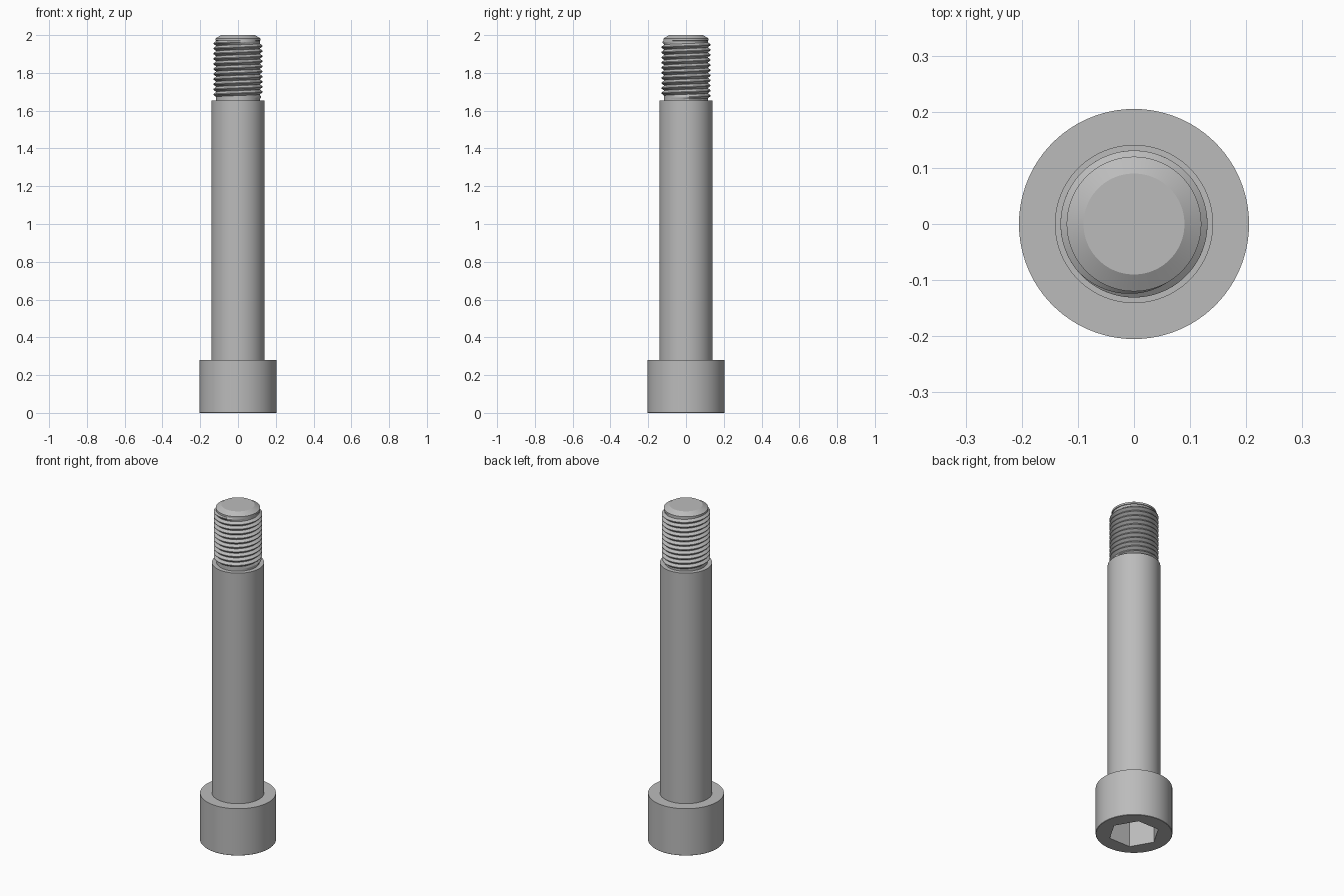
import bpy, bmesh
from math import cos, sin, pi, radians

cube = bpy.data.objects.get("Cube")
if cube:
    bpy.data.objects.remove(cube)

SEGS = 96
CORE, CREST = 0.116, 0.131

steel = bpy.data.materials.new("steel grey")
steel.use_nodes = True
GREY = (0.5, 0.5, 0.5, 1)
steel.diffuse_color = GREY
steel.node_tree.nodes["Principled BSDF"].inputs["Base Color"].default_value = GREY


def finish(name, bm):
    bmesh.ops.recalc_face_normals(bm, faces=bm.faces)
    mesh = bpy.data.meshes.new(name)
    bm.to_mesh(mesh)
    bm.free()
    mesh.materials.append(steel)
    obj = bpy.data.objects.new(name, mesh)
    bpy.context.collection.objects.link(obj)
    bpy.ops.object.select_all(action='DESELECT')
    obj.select_set(True)
    bpy.context.view_layer.objects.active = obj
    bpy.ops.object.shade_smooth_by_angle(angle=radians(28))
    return obj


def circle(radius):
    return lambda a: radius


def hexagon(radius):
    return lambda a: radius * cos(pi / 6) / cos(a % (pi / 3) - pi / 6)


def lathe(name, profile):
    """Skin rings whose radius may depend on the angle, capping both ends."""
    bm = bmesh.new()
    rings = []
    for radius, z in profile:
        angles = [2 * pi * i / SEGS for i in range(SEGS)]
        rings.append([bm.verts.new((radius(a) * cos(a), radius(a) * sin(a), z)) for a in angles])
    for low, high in zip(rings, rings[1:]):
        for i in range(SEGS):
            j = (i + 1) % SEGS
            bm.faces.new((low[i], low[j], high[j], high[i]))
    bm.faces.new(rings[0])
    bm.faces.new(rings[-1])
    return finish(name, bm)


def helix_thread(name, z0, z1, pitch, fade=0.3):
    """Right-handed V ridge that fades into the core at both ends."""
    bm = bmesh.new()
    turns = (z1 - z0) / pitch
    steps = int(turns * SEGS)
    previous = None
    for k in range(steps + 1):
        t = turns * k / steps
        a = 2 * pi * t - pi / 4
        height = min(1, t / fade, (turns - t) / fade)
        crest = CORE + (CREST - CORE) * height
        section = [(CORE - 0.001, -0.5), (crest, -0.06), (crest, 0.06), (CORE - 0.001, 0.5)]
        ring = [bm.verts.new((r * cos(a), r * sin(a), z0 + pitch * (t + dz)))
                for r, dz in section]
        if previous:
            for i in range(len(ring) - 1):
                bm.faces.new((previous[i], ring[i], ring[i + 1], previous[i + 1]))
        previous = ring
    return finish(name, bm)


# Head with hexagonal socket, from socket floor round to the top shoulder
lathe("socket_head", [
    (hexagon(0.138), 0.15), (hexagon(0.138), 0),
    (circle(0.203), 0), (circle(0.205), 0.002),
    (circle(0.205), 0.28), (circle(0.1), 0.28)])

# Plain shank
lathe("shank", [(circle(0.141), 0.28), (circle(0.141), 1.655)])

# Threaded core with chamfered tip
lathe("thread_core", [
    (circle(CORE), 1.655), (circle(CORE), 1.97),
    (circle(0.12), 1.971), (circle(0.12), 1.982), (circle(0.09), 2)])

# Thread ridge
helix_thread("thread", 1.669, 1.967, 0.027)
